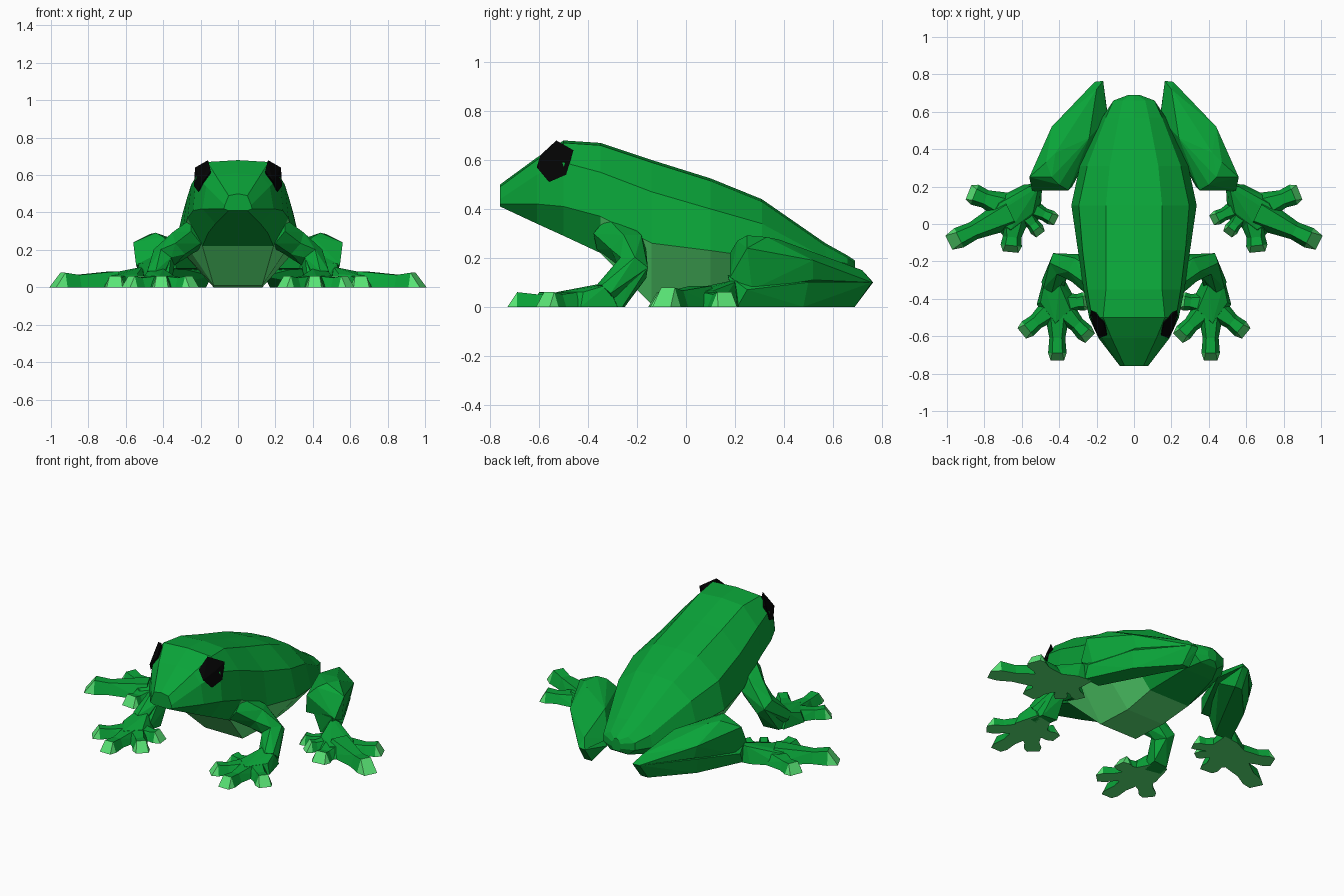
import bpy, bmesh
from math import cos, sin, tau
from mathutils import Vector

def material(name, rgb):
    m = bpy.data.materials.new(name)
    m.diffuse_color = (*rgb, 1)
    return m

GREEN = material("skin_green", (0.003, 0.37, 0.04))
LIGHT = material("pale_green", (0.10, 0.78, 0.18))
BLACK = material("eye_black", (0.001, 0.001, 0.001))

def hull(bm, pts, mat=0):
    verts = [bm.verts.new(p) for p in pts]
    res = bmesh.ops.convex_hull(bm, input=verts)
    for f in res["geom"]:
        if isinstance(f, bmesh.types.BMFace):
            f.material_index = mat
    bmesh.ops.delete(bm, geom=[v for v in verts if v.is_valid and not v.link_faces], context='VERTS')

def finish(bm, name, mats, mirror=True, soles=False):
    bmesh.ops.recalc_face_normals(bm, faces=bm.faces[:])
    if soles:
        for f in bm.faces:
            if f.normal.z < -0.9:
                f.material_index = 1
    me = bpy.data.meshes.new(name)
    bm.to_mesh(me)
    bm.free()
    for m in mats:
        me.materials.append(m)
    ob = bpy.data.objects.new(name, me)
    bpy.context.collection.objects.link(ob)
    if mirror:
        mod = ob.modifiers.new("mirror", 'MIRROR')
        mod.use_mirror_merge = False
    return ob

def ring(c, axis, r, n=6):
    q = axis.normalized().to_track_quat('Z', 'Y')
    return [c + q @ Vector((r * cos(tau * i / n), r * sin(tau * i / n), 0)) for i in range(n)]

def toe(bm, base, tip, w, h, cap=0.04):
    b, t = Vector((*base, 0)), Vector((*tip, 0))
    d = (t - b).normalized()
    s = Vector((-d.y, d.x, 0))
    up = Vector((0, 0, h))
    def section(p, k, z):
        return [p + s * w * k, p - s * w * k, p + s * w * k * 0.55 + up * z, p - s * w * k * 0.55 + up * z]
    a, m, e = section(b, 1.7, 1.1), section(b.lerp(t, 0.6), 0.95, 0.85), section(t - d * cap, 1.1, 1)
    hull(bm, a + m)
    hull(bm, m + e)
    hull(bm, e + [t + s * w * 0.8, t - s * w * 0.8], 1)

# Body and head: half sections (y, then top, wide, lower, bottom corner as x, z)
sections = [
    (-0.76, (0.05, 0.49), (0.07, 0.44), (0.075, 0.42), (0.05, 0.41)),
    (-0.61, (0.12, 0.60), (0.17, 0.54), (0.19, 0.42), (0.12, 0.34)),
    (-0.50, (0.165, 0.67), (0.225, 0.59), (0.24, 0.41), (0.16, 0.29)),
    (-0.35, (0.15, 0.66), (0.25, 0.55), (0.27, 0.37), (0.19, 0.22)),
    (-0.14, (0.15, 0.59), (0.275, 0.47), (0.30, 0.26), (0.13, 0.01)),
    (0.10, (0.15, 0.515), (0.295, 0.40), (0.335, 0.23), (0.13, 0.0)),
    (0.31, (0.13, 0.43), (0.25, 0.34), (0.29, 0.20), (0.14, 0.03)),
    (0.57, (0.08, 0.25), (0.15, 0.20), (0.17, 0.13), (0.10, 0.07)),
    (0.66, (0.06, 0.20), (0.11, 0.175), (0.11, 0.13), (0.06, 0.09)),
    (0.69, (0.015, 0.18), (0.03, 0.16), (0.03, 0.13), (0.02, 0.11)),
]
bm = bmesh.new()
rings = []
for y, *half in sections:
    loop = [(0, half[0][1] + 0.01)] + half + [(-x, z) for x, z in reversed(half)]
    rings.append([bm.verts.new((x, y, z)) for x, z in loop])
n = len(rings[0])
for i, (a, b) in enumerate(zip(rings, rings[1:])):
    for j in range(n):
        k = (j + 1) % n
        f = bm.faces.new((a[j], a[k], b[k], b[j]))
        f.material_index = 1 if j in (3, 4, 5) and 3 <= i <= 5 else 0
bm.faces.new(rings[0])
bm.faces.new(rings[-1])
finish(bm, "body", [GREEN, LIGHT], mirror=False)

# Eyes: slightly raised hexagonal patches
bm = bmesh.new()
hull(bm, [(0.16, -0.53, 0.68), (0.23, -0.46, 0.64), (0.235, -0.49, 0.54), (0.212, -0.56, 0.51),
          (0.185, -0.61, 0.57), (0.145, -0.595, 0.62), (0.21, -0.535, 0.60), (0.15, -0.5, 0.57)])
finish(bm, "eyes", [BLACK])

# Front legs: upper arm, forearm
bm = bmesh.new()
path = [Vector(p) for p in ((0.20, -0.31, 0.30), (0.30, -0.235, 0.235), (0.395, -0.215, 0.16), (0.45, -0.33, 0.055))]
loops = []
for i, (p, r) in enumerate(zip(path, (0.085, 0.08, 0.07, 0.05))):
    loops.append(ring(p, path[min(i + 1, 3)] - path[max(i - 1, 0)], r))
for a, b in zip(loops, loops[1:]):
    hull(bm, a + b)
hull(bm, loops[2] + [(0.36, -0.25, 0), (0.46, -0.26, 0), (0.48, -0.34, 0), (0.38, -0.36, 0)])
finish(bm, "front_legs", [GREEN])

# Front feet
bm = bmesh.new()
hull(bm, [(0.37, -0.30, 0), (0.48, -0.28, 0), (0.52, -0.43, 0), (0.43, -0.57, 0), (0.32, -0.49, 0), (0.31, -0.41, 0),
          (0.40, -0.32, 0.10), (0.48, -0.32, 0.09), (0.50, -0.42, 0.06), (0.42, -0.53, 0.06), (0.34, -0.46, 0.06)])
for tip in ((0.60, -0.585), (0.41, -0.73), (0.235, -0.61), (0.23, -0.41)):
    toe(bm, (0.41, -0.43), tip, 0.045, 0.06)
finish(bm, "front_feet", [GREEN, LIGHT], soles=True)

# Folded hind legs: thigh above, shank below
bm = bmesh.new()
hull(bm, [(0.40, 0.21, 0.27), (0.44, 0.25, 0.292), (0.47, 0.33, 0.285), (0.56, 0.25, 0.24), (0.545, 0.18, 0.12),
          (0.35, 0.18, 0.22), (0.33, 0.20, 0.10), (0.42, 0.38, 0.275), (0.44, 0.52, 0.19), (0.42, 0.52, 0.11),
          (0.24, 0.46, 0.22), (0.20, 0.72, 0.15), (0.165, 0.765, 0.10), (0.21, 0.76, 0.10), (0.14, 0.57, 0.10),
          (0.53, 0.27, 0.07)])
finish(bm, "thighs", [GREEN])
bm = bmesh.new()
hull(bm, [(0.53, 0.17, 0.13), (0.55, 0.25, 0.07), (0.54, 0.21, 0), (0.43, 0.20, 0), (0.38, 0.20, 0.12),
          (0.43, 0.50, 0.10), (0.41, 0.48, 0), (0.22, 0.69, 0), (0.17, 0.69, 0), (0.14, 0.58, 0.06),
          (0.165, 0.765, 0.10), (0.21, 0.76, 0.10), (0.20, 0.70, 0.12)])
finish(bm, "shanks", [GREEN])

# Hind feet
bm = bmesh.new()
hull(bm, [(0.49, 0.22, 0), (0.59, 0.21, 0), (0.75, 0.13, 0), (0.80, 0.04, 0), (0.70, -0.06, 0), (0.62, -0.06, 0), (0.50, 0.05, 0),
          (0.51, 0.20, 0.11), (0.56, 0.20, 0.10), (0.72, 0.11, 0.065), (0.76, 0.04, 0.06), (0.66, -0.03, 0.06), (0.54, 0.06, 0.07)])
for base, tip in (((0.66, 0.08), (0.885, 0.17)), ((0.66, 0.06), (0.99, -0.10)), ((0.64, 0.05), (0.66, -0.15)),
                  ((0.60, 0.08), (0.50, -0.055)), ((0.58, 0.10), (0.415, 0.02))):
    wide = 0.036 if tip[0] < 0.55 else 0.052
    h, cap = (0.078, 0.06) if tip[0] > 0.9 else (0.06, 0.035)
    toe(bm, base, tip, wide, h, cap)
finish(bm, "hind_feet", [GREEN, LIGHT], soles=True)
